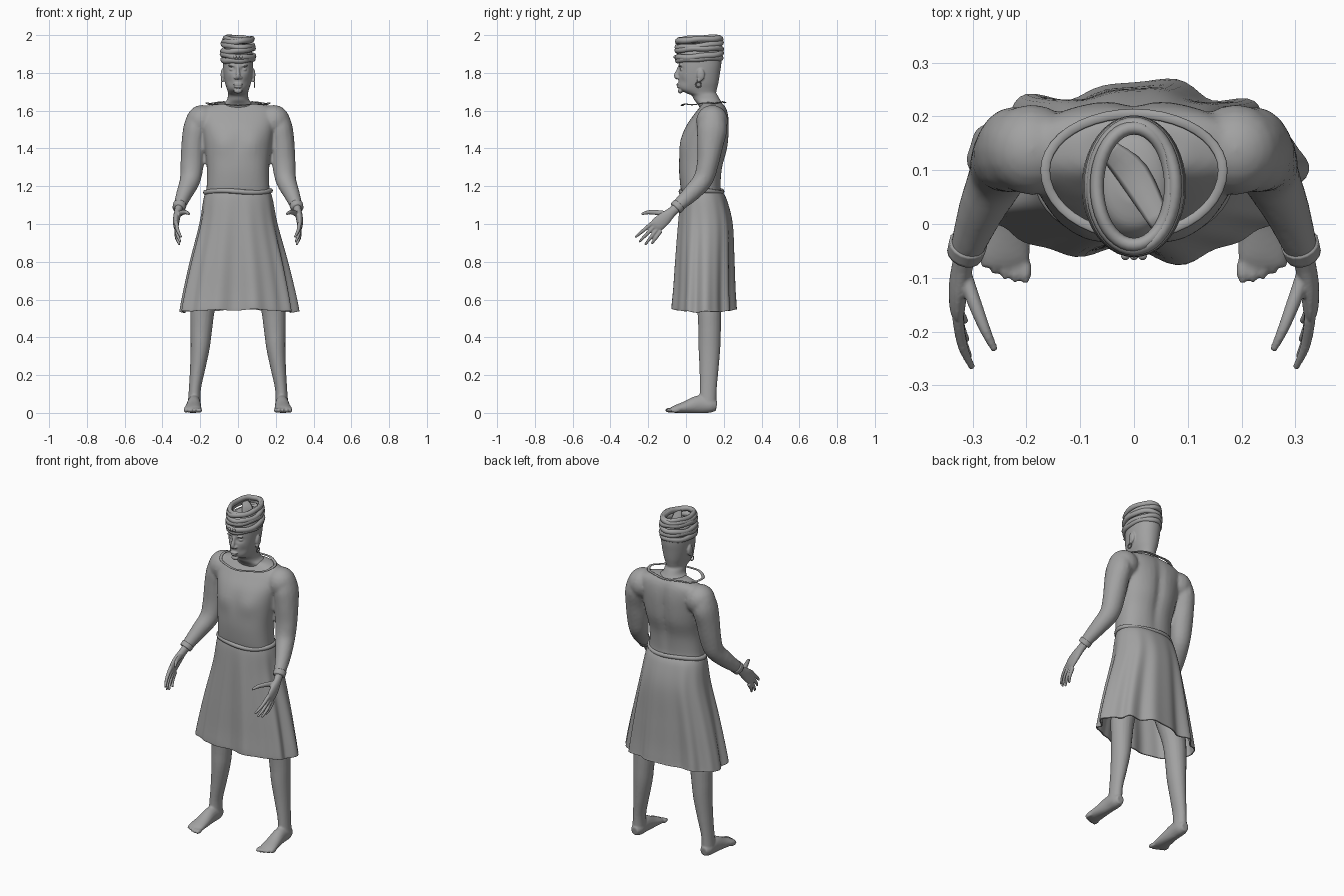
import bpy, bmesh, math
from mathutils import Vector, Matrix

cube = bpy.data.objects.get("Cube")
if cube:
    bpy.data.objects.remove(cube, do_unlink=True)

clay = bpy.data.materials.new("plain grey")
GREY = (0.36, 0.36, 0.36, 1)
clay.diffuse_color = GREY
clay.use_nodes = True
clay.node_tree.nodes["Principled BSDF"].inputs["Base Color"].default_value = GREY
TAU = math.tau


def finish(bm, name, voxel=0, smooth=0):
    """Turn a bmesh into an object, optionally fusing its pieces into one skin."""
    bmesh.ops.recalc_face_normals(bm, faces=bm.faces)
    for f in bm.faces:
        f.smooth = True
    me = bpy.data.meshes.new(name)
    bm.to_mesh(me)
    bm.free()
    me.materials.append(clay)
    ob = bpy.data.objects.new(name, me)
    bpy.context.collection.objects.link(ob)
    if voxel:
        m = ob.modifiers.new("fuse", 'REMESH')
        m.mode, m.voxel_size, m.use_smooth_shade = 'VOXEL', voxel, True
    if smooth:
        m = ob.modifiers.new("soften", 'SMOOTH')
        m.iterations, m.factor = smooth, 0.5
    return ob


def spline(rows, steps):
    """Catmull-Rom interpolation of equal-length rows."""
    out = []
    for i in range(len(rows) - 1):
        a, b, c, d = (rows[max(0, min(len(rows) - 1, i + k))] for k in (-1, 0, 1, 2))
        for s in range(steps):
            t = s / steps
            out.append([q + 0.5 * t * (r - p + t * (2*p - 5*q + 4*r - w + t * (3*(q - r) + w - p)))
                        for p, q, r, w in zip(a, b, c, d)])
    return out + [list(rows[-1])]


def skin(bm, rings, caps=True, ring_loop=False):
    vs = [[bm.verts.new(p) for p in r] for r in rings]
    n = len(vs[0])
    for a, b in zip(vs, vs[1:] + vs[:1] if ring_loop else vs[1:]):
        for i in range(n):
            j = (i + 1) % n
            bm.faces.new((a[i], a[j], b[j], b[i]))
    if caps:
        bm.faces.new(vs[0])
        bm.faces.new(vs[-1])


def stack(bm, rows, n=40, power=2.0, steps=5, shape=None, caps=True):
    """Horizontal rings from rows of height, half width, front y, back y."""
    rings = []
    for z, hx, y0, y1 in spline(rows, steps):
        ring = []
        for i in range(n):
            a = TAU * i / n
            c, s = math.cos(a), math.sin(a)
            e = 2 / power
            p = Vector((hx * math.copysign(abs(c) ** e, c),
                        (y0 + y1) / 2 + (y1 - y0) / 2 * math.copysign(abs(s) ** e, s), z))
            ring.append(shape(p, a) if shape else p)
        rings.append(ring)
    skin(bm, rings, caps)


def limb(bm, rows, s=1, n=16, steps=4):
    """Tube along rows of x, y, z, side radius, other radius."""
    pts = spline([(s * r[0],) + tuple(r[1:]) for r in rows], steps)
    pos = [Vector(p[:3]) for p in pts]
    rings = []
    for i, p in enumerate(pts):
        t = (pos[min(i + 1, len(pos) - 1)] - pos[max(i - 1, 0)]).normalized()
        a = (Vector((1, 0, 0)) - t * t.x).normalized()
        b = t.cross(a)
        rings.append([pos[i] + a * p[3] * math.cos(TAU * k / n) + b * p[4] * math.sin(TAU * k / n)
                      for k in range(n)])
    skin(bm, rings)


def blob(bm, c, r):
    m = Matrix.Translation(c) @ Matrix.Diagonal((*r, 1))
    bmesh.ops.create_uvsphere(bm, u_segments=16, v_segments=10, radius=1, matrix=m)


def hoop(bm, path, ra, rb, n=40, k=8):
    """Closed roll following path(angle); ra is the outward radius, rb the upward one."""
    rings = []
    for i in range(n):
        a = TAU * i / n
        out = Vector((math.cos(a), math.sin(a), 0))
        rings.append([Vector(path(a)) + out * ra * math.cos(TAU * j / k)
                      + Vector((0, 0, rb * math.sin(TAU * j / k))) for j in range(k)])
    skin(bm, rings, False, True)


def bump(x, z, cx, cz, w, h):
    return math.exp(-((x - cx) / w) ** 2 - ((z - cz) / h) ** 2)


# Shirt: torso with chest and spine modelling, fused to the sleeves
def torso_shape(p, a):
    if math.sin(a) < 0:
        p.y -= 0.012 * bump(abs(p.x), p.z, 0.08, 1.43, 0.06, 0.06)
    else:
        p.y -= 0.016 * bump(p.x, p.z, 0, 1.42, 0.03, 0.2)
    return p


bm = bmesh.new()
stack(bm, [(1.15, .172, -.02, .19), (1.2, .166, -.03, .185), (1.3, .165, -.037, .195),
           (1.4, .176, -.03, .222), (1.5, .19, -.008, .23), (1.57, .2, .035, .226),
           (1.615, .185, .07, .213), (1.645, .1, .09, .19)], power=2.4, shape=torso_shape)
for s in (1, -1):
    blob(bm, (s * .19, .138, 1.545), (.085, .085, .085))
    limb(bm, [(.212, .14, 1.56, .06, .07), (.225, .138, 1.5, .066, .08), (.236, .128, 1.42, .064, .07),
              (.243, .115, 1.32, .062, .058), (.253, .09, 1.235, .055, .053),
              (.282, .03, 1.165, .044, .046), (.305, -.03, 1.108, .034, .036),
              (.314, -.055, 1.083, .03, .032)], s)
finish(bm, "shirt", 0.009, 4)

# Cuffs
bm = bmesh.new()
for s in (1, -1):
    limb(bm, [(.308, -.036, 1.102, .036, .037), (.314, -.055, 1.083, .034, .036)], s)
finish(bm, "cuffs")

# Hands: palm, four spread fingers and a thumb
bm = bmesh.new()
for s in (1, -1):
    limb(bm, [(.31, -.045, 1.09, .022, .026), (.318, -.075, 1.064, .02, .026),
              (.326, -.115, 1.028, .018, .036), (.328, -.15, .998, .015, .038),
              (.326, -.168, .982, .01, .03)], s)
    for k, tip in enumerate([(.3, -.268, .93), (.305, -.248, .905), (.31, -.217, .89), (.312, -.182, .895)]):
        root = Vector((.327, -.178 + .015 * k, 1.006 - .014 * k))
        mid = root.lerp(Vector(tip), .55) + Vector((.006, 0, 0))
        limb(bm, [(*root, .011, .011), (*mid, .0095, .0095), (*tip, .006, .006)], s, 10)
    limb(bm, [(.316, -.09, 1.05, .014, .017), (.295, -.15, 1.06, .013, .014),
              (.275, -.2, 1.062, .01, .011), (.258, -.235, 1.052, .006, .007)], s, 10)
finish(bm, "hands", 0.004, 2)


# Head and neck, with sunken eye sockets, nose, lips, brows and ears
def face_shape(p, a):
    if math.sin(a) < 0:
        p.y += 0.012 * bump(abs(p.x), p.z, .032, 1.818, .016, .012)
        p.y += 0.006 * bump(abs(p.x), p.z, .045, 1.755, .015, .02)
    return p


bm = bmesh.new()
stack(bm, [(1.58, .11, .09, .2), (1.63, .085, .065, .195), (1.655, .06, .045, .182),
           (1.68, .053, .03, .168), (1.695, .053, -.004, .16), (1.715, .059, -.034, .164),
           (1.75, .069, -.04, .172), (1.8, .077, -.04, .18), (1.85, .08, -.038, .187),
           (1.9, .078, -.03, .185), (1.94, .06, -.005, .16), (1.955, .03, .04, .11)],
      n=64, power=2.15, steps=6, shape=face_shape)
limb(bm, [(0, -.034, 1.835, .008, .008), (0, -.043, 1.81, .009, .01), (0, -.05, 1.785, .013, .014),
          (0, -.042, 1.77, .016, .01)])
blob(bm, (0, -.041, 1.739), (.026, .011, .0065))
blob(bm, (0, -.039, 1.727), (.022, .011, .007))
blob(bm, (0, -.03, 1.704), (.022, .013, .013))
for s in (1, -1):
    blob(bm, (s * .014, -.042, 1.775), (.009, .012, .008))
    blob(bm, (s * .032, -.02, 1.818), (.014, .012, .008))
    blob(bm, (s * .034, -.03, 1.838), (.02, .01, .005))
    blob(bm, (s * .081, .078, 1.79), (.011, .021, .033))
    blob(bm, (s * .082, .068, 1.762), (.008, .01, .012))
finish(bm, "head", 0.004, 2)

# Earrings
bm = bmesh.new()
for s in (1, -1):
    rings = []
    for i in range(16):
        d = Vector((0, math.cos(TAU * i / 16), math.sin(TAU * i / 16)))
        c = Vector((s * .087, .066, 1.738))
        rings.append([c + d * (.014 + .0035 * math.cos(TAU * j / 6))
                      + Vector((.0035 * math.sin(TAU * j / 6), 0, 0)) for j in range(6)])
    skin(bm, rings, False, True)
finish(bm, "earrings")

# Wrapped headdress: tilted cloth rolls, open on top, with a small knot
bm = bmesh.new()
for z, rx, ry, tx, ty in [(1.872, .081, .116, .004, .006), (1.894, .084, .119, -.007, .01),
                          (1.922, .082, .119, .008, .005), (1.948, .08, .118, -.006, .011),
                          (1.972, .076, .116, .006, .006), (1.979, .069, .109, -.005, .006)]:
    hoop(bm, lambda a: (rx * math.cos(a), .07 + ry * math.sin(a),
                        z + tx * math.cos(a) + ty * math.sin(a) + .002 * math.sin(5 * a + 90 * z)),
         .013, .0155)
for x in (-.016, 0, .016):
    blob(bm, (x, -.06, 1.885), (.008, .007, .008))
finish(bm, "headdress")
bm = bmesh.new()
limb(bm, [(-.05, .14, 1.965, .02, .006), (0, .09, 1.955, .03, .006), (.05, 0, 1.965, .02, .006)], n=8)
finish(bm, "headdress_fold")

# Loose neckline band
bm = bmesh.new()
hoop(bm, lambda a: (.165 * math.cos(a), .1 + .105 * math.sin(a) * (1 if math.sin(a) > 0 else 1.15),
                    1.638 + .007 * math.sin(a) + .003 * math.cos(6 * a)), .009, .003)
finish(bm, "neckline")

# Rolled shirt hem at the waist
bm = bmesh.new()
hoop(bm, lambda a: (.174 * math.cos(a), .082 + .11 * math.sin(a), 1.172 + .005 * math.cos(3 * a)),
     .011, .013)
finish(bm, "waist_roll")


# Flared skirt with folds deepening to the hem
def folds(p, a):
    k = max(0, min(1, (1.17 - p.z) / .6))
    w = .5 * math.sin(9 * a + .6) + .35 * math.sin(14 * a + 2) + .3 * math.sin(5 * a + 1)
    out = Vector((math.cos(a), math.sin(a), 0))
    q = p + out * .02 * k * w
    q.z += .012 * k * k * (math.sin(a) ** 2 - .5 + .4 * w)
    return q


bm = bmesh.new()
stack(bm, [(1.18, .168, -.02, .185), (1.13, .183, -.03, .215), (1.0, .205, -.04, .245),
           (.8, .255, -.05, .25), (.65, .288, -.056, .252), (.56, .305, -.062, .256),
           (.54, .308, -.062, .258)], n=120, power=2.25, steps=6, shape=folds, caps=False)
skirt = finish(bm, "skirt")
m = skirt.modifiers.new("cloth", 'SOLIDIFY')
m.thickness = 0.006

# Bare legs and feet with toes
bm = bmesh.new()
for s in (1, -1):
    limb(bm, [(.09, .1, 1.0, .08, .09), (.135, .11, .78, .08, .085), (.183, .122, .58, .067, .066),
              (.194, .125, .45, .058, .06), (.2, .124, .35, .051, .058), (.213, .122, .24, .041, .051),
              (.228, .118, .13, .032, .045), (.232, .115, .05, .034, .046)], s, 20)
    limb(bm, [(.232, .162, .035, .022, .025), (.232, .13, .04, .035, .04), (.233, .07, .045, .036, .048),
              (.236, .0, .03, .042, .033), (.24, -.055, .02, .047, .021),
              (.24, -.078, .016, .042, .013)], s, 20)
    for k in range(5):
        blob(bm, (s * (.202 + .019 * k), -.085 + .0035 * k * k / 2, .014),
             (.012 if k == 0 else .009, .027, .013))
for v in bm.verts:
    v.co.z = max(v.co.z, 0)
finish(bm, "legs", 0.006, 2)
